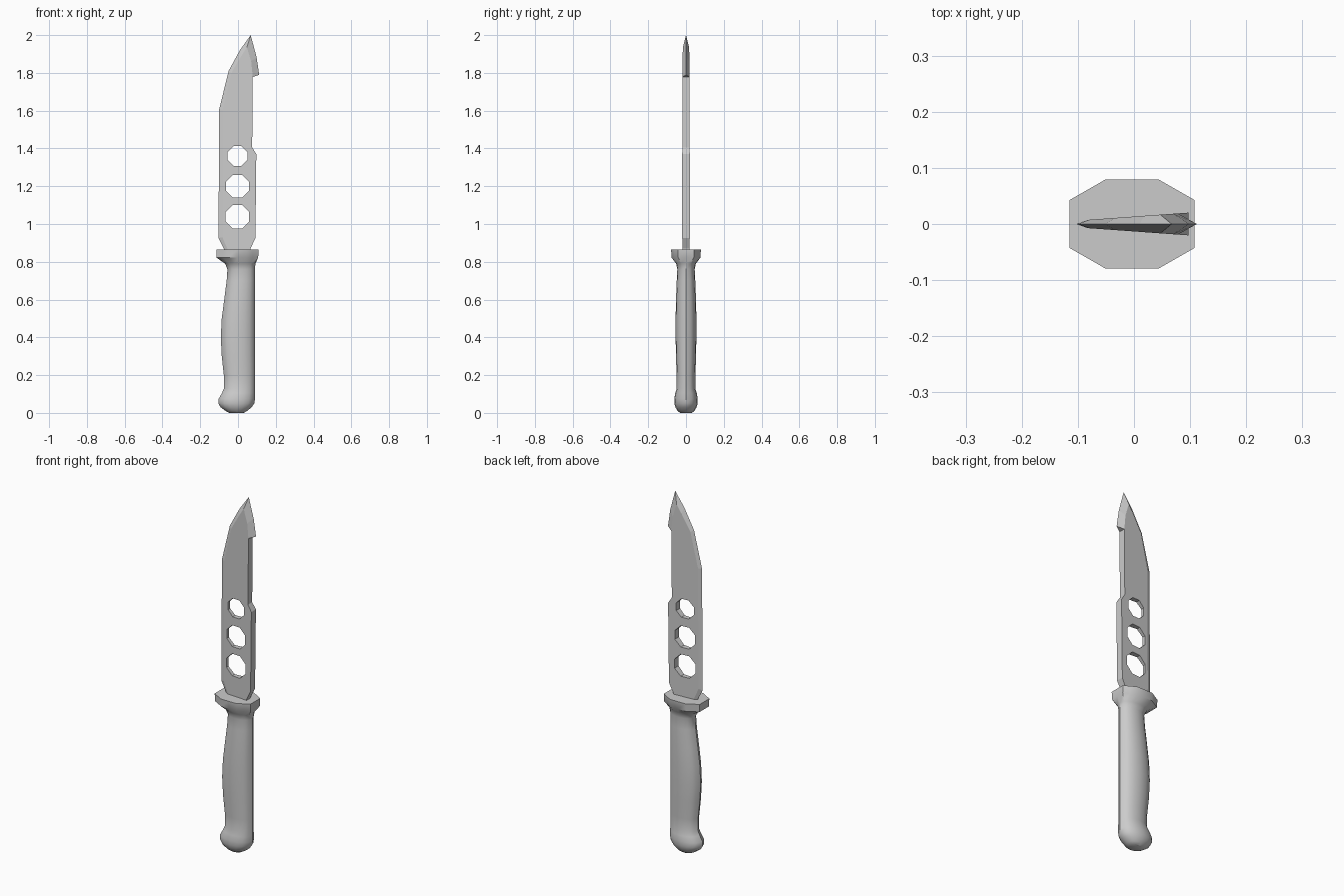
import bpy, bmesh, math

if "Cube" in bpy.data.objects:
    bpy.data.objects.remove(bpy.data.objects["Cube"])


def make_object(name, bm):
    bmesh.ops.recalc_face_normals(bm, faces=bm.faces)
    mesh = bpy.data.meshes.new(name)
    bm.to_mesh(mesh)
    bm.free()
    obj = bpy.data.objects.new(name, mesh)
    bpy.context.collection.objects.link(obj)
    return obj


def activate(obj):
    bpy.ops.object.select_all(action='DESELECT')
    obj.select_set(True)
    bpy.context.view_layer.objects.active = obj


# Handle and guard: 16-point rings, octagonal (round=0) at the guard, oval (round=1) below
corners = [(1, .54), (.43, 1), (-.43, 1), (-1, .54), (-1, -.54), (-.43, -1), (.43, -1), (1, -.54)]
section = []
for i, (a, b) in enumerate(corners):
    c, d = corners[(i + 1) % 8]
    section += [(a, b), ((a + c) / 2, (b + d) / 2)]

# z, x min, x max, half depth, roundness
rings = [
    (0.000, -.045, .030, .030, 1), (0.010, -.065, .048, .044, 1),
    (0.030, -.092, .072, .056, 1), (0.050, -.104, .086, .062, 1),
    (0.075, -.102, .090, .062, 1), (0.105, -.085, .090, .057, 1),
    (0.130, -.074, .090, .049, 1), (0.200, -.075, .090, .050, 1),
    (0.300, -.086, .090, .053, 1), (0.400, -.091, .090, .055, 1),
    (0.500, -.086, .090, .055, 1), (0.600, -.073, .090, .053, 1),
    (0.700, -.060, .090, .049, 1), (0.760, -.056, .090, .046, 1),
    (0.790, -.068, .092, .052, .7), (0.822, -.114, .107, .076, 0),
    (0.865, -.115, .108, .079, 0),
]
bm = bmesh.new()
loops = []
for z, x0, x1, hy, rnd in rings:
    loop = []
    for u, v in section:
        k = 1 + rnd * (1 / math.hypot(u, v) - 1)
        loop.append(bm.verts.new(((x0 + x1) / 2 + u * k * (x1 - x0) / 2, v * k * hy, z)))
    loops.append(loop)
for lo, hi in zip(loops, loops[1:]):
    for i in range(16):
        j = (i + 1) % 16
        bm.faces.new((lo[i], lo[j], hi[j], hi[i]))
bm.faces.new(loops[0])
bm.faces.new(loops[-1])
handle = make_object("handle_with_guard", bm)
activate(handle)
bpy.ops.object.shade_smooth_by_angle(angle=math.radians(35))


# Blade: wedge-shaped flat with a ground edge and a hooked tip
def half_thickness(x):
    return 0.0075 + (x + 0.08) * 0.072


flat = [(-.048, .85), (-.083, .93), (-.08, 1.605), (-.035, 1.80), (.018, 1.89), (.047, 1.935),
        (.070, 1.86), (.078, 1.778),
        (.075, 1.405), (.097, 1.37), (.092, .925), (.066, .87), (.066, .85)]
edge = [(-.066, .85), (-.103, .925), (-.10, 1.605), (-.05, 1.81), (.01, 1.92), (.067, 2.0),
        (.098, 1.885), (.112, 1.79)]
bm = bmesh.new()
rim = [bm.verts.new((x, 0, z)) for x, z in edge]
sides = [[bm.verts.new((x, s * half_thickness(x), z)) for x, z in flat] for s in (-1, 1)]
f, b = sides
for side in sides:
    bm.faces.new(side)
    for i in range(len(rim) - 1):
        bm.faces.new((side[i], side[i + 1], rim[i + 1], rim[i]))
for i in range(7, len(flat) - 1):
    bm.faces.new((f[i], f[i + 1], b[i + 1], b[i]))
bm.faces.new((f[7], b[7], rim[7]))
bm.faces.new((rim[0], f[0], f[-1], b[-1], b[0]))
blade = make_object("blade", bm)

# Three octagonal holes through the blade
for z, r in ((1.36, .052), (1.20, .060), (1.038, .062)):
    bpy.ops.mesh.primitive_cylinder_add(vertices=8, radius=r / math.cos(math.pi / 8), depth=0.3,
                                        location=(-.003, 0, z))
    cutter = bpy.context.object
    cutter.name = "hole_cutter"
    cutter.hide_render = True
    cutter.rotation_euler = (math.pi / 2, math.pi / 8, 0)
    mod = blade.modifiers.new("hole", 'BOOLEAN')
    mod.operation = 'DIFFERENCE'
    mod.solver = 'EXACT'
    mod.object = cutter
    activate(blade)
    bpy.ops.object.modifier_apply(modifier=mod.name)
    bpy.data.objects.remove(cutter)
